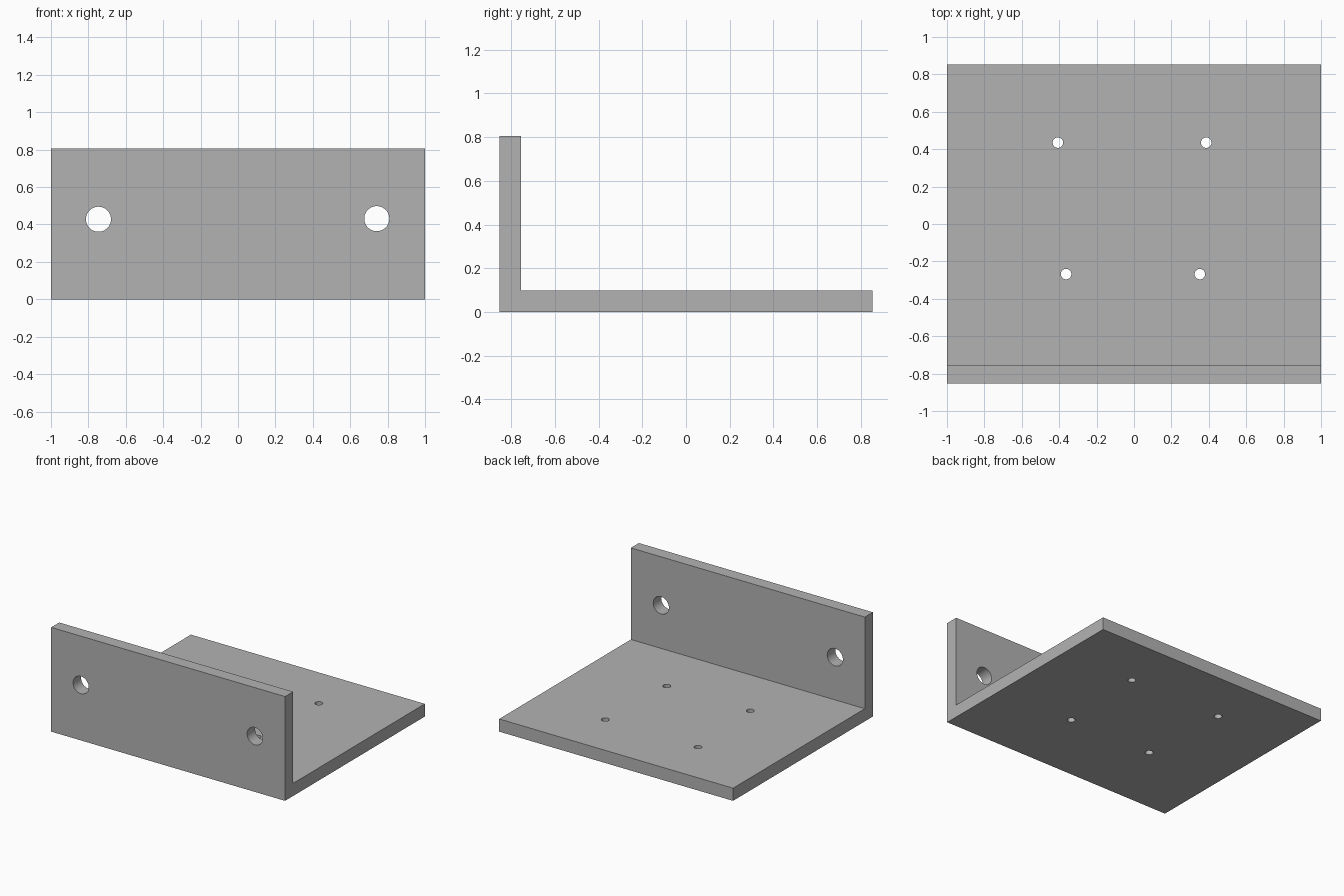
import bpy
import bmesh
import math
from mathutils import Matrix

cube = bpy.data.objects.get("Cube")
if cube:
    bpy.data.objects.remove(cube, do_unlink=True)

WIDTH, DEPTH, HEIGHT, THICK = 2.0, 1.706, 0.806, 0.098
FRONT, BACK = -DEPTH / 2, DEPTH / 2

grey = bpy.data.materials.new("plain_grey")
grey.use_nodes = True
colour = (0.45, 0.45, 0.45, 1)
grey.diffuse_color = colour
grey.node_tree.nodes["Principled BSDF"].inputs["Base Color"].default_value = colour


def make_object(name, bm):
    mesh = bpy.data.meshes.new(name)
    bmesh.ops.recalc_face_normals(bm, faces=bm.faces)
    bm.to_mesh(mesh)
    bm.free()
    mesh.materials.append(grey)
    obj = bpy.data.objects.new(name, mesh)
    bpy.context.collection.objects.link(obj)
    return obj


# L-shaped bracket: side profile extruded across the width
profile = [(FRONT, 0), (BACK, 0), (BACK, THICK), (FRONT + THICK, THICK),
           (FRONT + THICK, HEIGHT), (FRONT, HEIGHT)]
bm = bmesh.new()
face = bm.faces.new([bm.verts.new((-WIDTH / 2, y, z)) for y, z in profile])
sweep = bmesh.ops.extrude_face_region(bm, geom=[face])
moved = [v for v in sweep["geom"] if isinstance(v, bmesh.types.BMVert)]
bmesh.ops.translate(bm, verts=moved, vec=(WIDTH, 0, 0))
bracket = make_object("angle_bracket", bm)

# Cutters for the upright plate's bolt holes and the base plate's screw holes
bolt_holes = [(-0.746, 0.428), (0.742, 0.431)]
screw_holes = [(-0.407, 0.435), (0.386, 0.435), (-0.363, -0.268), (0.352, -0.268)]
turn = Matrix.Rotation(math.pi / 2, 4, "X")
placements = [(Matrix.Translation((x, FRONT + THICK / 2, z)) @ turn, 0.067)
              for x, z in bolt_holes]
placements += [(Matrix.Translation((x, y, THICK / 2)), 0.028)
               for x, y in screw_holes]
bm = bmesh.new()
for matrix, radius in placements:
    bmesh.ops.create_cone(bm, cap_ends=True, segments=48, radius1=radius,
                          radius2=radius, depth=THICK * 2, matrix=matrix)
cutter = make_object("hole_cutter", bm)
cutter.hide_render = True

# Drill the holes, then drop the cutter
drill = bracket.modifiers.new("drill_holes", "BOOLEAN")
drill.operation = "DIFFERENCE"
drill.solver = "EXACT"
drill.object = cutter
bpy.context.view_layer.objects.active = bracket
bracket.select_set(True)
bpy.ops.object.modifier_apply(modifier=drill.name)
bpy.data.objects.remove(cutter, do_unlink=True)

# Smooth hole walls, crisp plate edges
bpy.ops.object.shade_smooth_by_angle(angle=math.radians(30))
